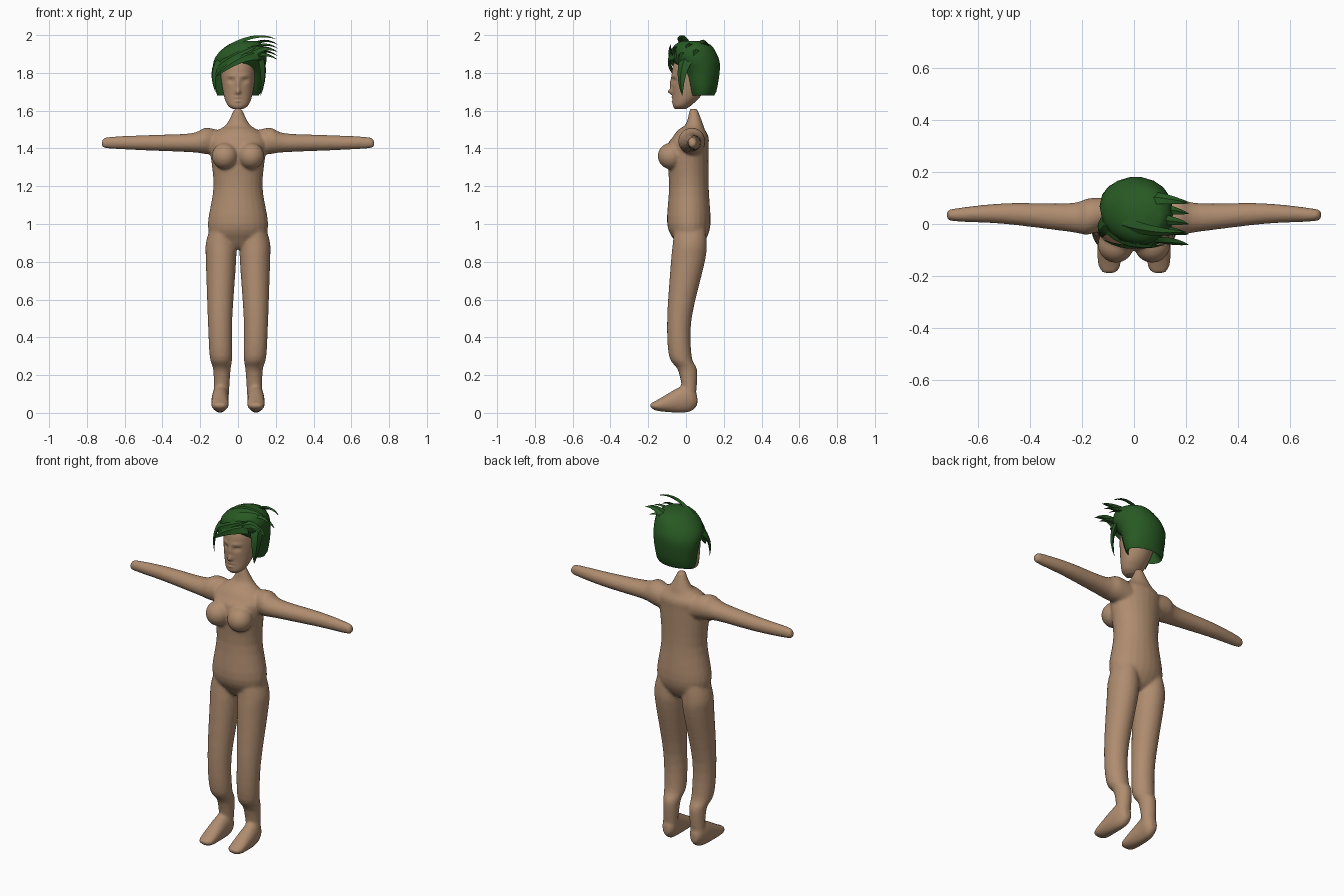
import bpy, bmesh, math
from mathutils import Vector

cube = bpy.data.objects.get("Cube")
if cube:
    bpy.data.objects.remove(cube)


def material(name, *colour):
    mat = bpy.data.materials.new(name)
    mat.use_nodes = True
    mat.diffuse_color = (*colour, 1)
    shader = mat.node_tree.nodes["Principled BSDF"]
    shader.inputs["Base Color"].default_value = (*colour, 1)
    shader.inputs["Roughness"].default_value = .8
    return mat


skin = material("skin", .43, .265, .16)
green = material("green_hair", .021, .1, .017)


def spline(before, start, end, after, t):
    """Catmull-Rom interpolation from start to end."""
    slope_in, slope_out = (end - before) / 2, (after - start) / 2
    rise = end - start
    bend = 3 * rise - 2 * slope_in - slope_out
    return start + t * (slope_in + t * (bend + t * (slope_in + slope_out - 2 * rise)))


def bridge_rings(bm, rings):
    """Bridge successive rings of points and close both ends."""
    rows = [[bm.verts.new(point) for point in ring] for ring in rings]
    for low, high in zip(rows, rows[1:]):
        for i in range(len(low)):
            bm.faces.new((low[i - 1], low[i], high[i], high[i - 1]))
    bm.faces.new(rows[0])
    bm.faces.new(rows[-1])


def ellipse_ring(section, axis, side, count):
    """Ellipse for a section of (position, min, max, min, max)."""
    position, a_min, a_max, b_min, b_max = section
    ring = []
    for i in range(count):
        angle = math.tau * i / count
        a = (a_min + a_max) / 2 + (a_max - a_min) / 2 * math.cos(angle)
        b = (b_min + b_max) / 2 + (b_max - b_min) / 2 * math.sin(angle)
        point = Vector({"x": (position, a, b), "y": (a, position, b), "z": (a, b, position)}[axis])
        point.x *= side
        ring.append(point)
    return ring


def loft(bm, sections, axis="z", count=24, steps=4, sides=(1,)):
    """Smooth elliptic loft through the sections, repeated on each side."""
    padded = [sections[0], *sections, sections[-1]]
    rows = []
    for k in range(len(sections) - 1):
        for step in range(steps):
            rows.append([spline(*values, step / steps) for values in zip(*padded[k:k + 4])])
    rows.append(sections[-1])
    for side in sides:
        bridge_rings(bm, [ellipse_ring(row, axis, side, count) for row in rows])


def symmetric(rows):
    """Expand (height, half width, front, back) to full sections."""
    return [(height, -half, half, front, back) for height, half, front, back in rows]


def finish(name, bm, mat):
    bmesh.ops.recalc_face_normals(bm, faces=bm.faces)
    mesh = bpy.data.meshes.new(name)
    bm.to_mesh(mesh)
    bm.free()
    mesh.materials.append(mat)
    mesh.shade_smooth()
    obj = bpy.data.objects.new(name, mesh)
    bpy.context.collection.objects.link(obj)
    return obj


def sharpen(obj):
    """Smooth shading that keeps the hair's sharp edges."""
    bpy.ops.object.select_all(action="DESELECT")
    obj.select_set(True)
    bpy.context.view_layer.objects.active = obj
    bpy.ops.object.shade_smooth_by_angle(angle=math.radians(40))


both = (1, -1)

# Torso, from crotch to neck
bm = bmesh.new()
loft(bm, symmetric([
    (.87, .04, -.03, .06), (.91, .13, -.06, .1), (1, .16, -.1, .13),
    (1.2, .13, -.09, .12), (1.4, .15, -.1, .12), (1.46, .15, -.07, .12),
    (1.5, .1, -.04, .1), (1.53, .06, 0, .09), (1.61, .02, .02, .06)]))

# Chest
for side in both:
    ball = bmesh.ops.create_uvsphere(bm, u_segments=20, v_segments=12, radius=.07)
    bmesh.ops.translate(bm, verts=ball["verts"], vec=(side * .07, -.08, 1.36))

# Arms, held straight out
loft(bm, [
    (.08, 0, .1, 1.36, 1.49), (.17, -.04, .1, 1.37, 1.51), (.25, -.03, .08, 1.38, 1.48),
    (.5, 0, .08, 1.39, 1.47), (.69, .01, .06, 1.4, 1.46), (.72, .02, .05, 1.41, 1.44),
], axis="x", sides=both)

# Legs, down to the ankles
loft(bm, [
    (1, .03, .14, -.06, .1), (.9, .01, .17, -.07, .11), (.8, .01, .17, -.08, .1),
    (.5, .03, .16, -.1, .03), (.3, .03, .15, -.09, .03), (.22, .04, .13, -.04, .06),
    (.06, .05, .13, -.01, .05)], sides=both)

# Feet, from heel to toe
loft(bm, [
    (.06, .07, .11, .04, .09), (.03, .05, .13, .01, .15), (-.03, .05, .14, 0, .14),
    (-.15, .05, .14, .01, .07), (-.19, .07, .12, .03, .05)], axis="y", sides=both)

# Fuse the body parts into one soft skin
body = finish("body", bm, skin)
fuse = body.modifiers.new("fuse", "REMESH")
fuse.mode = "VOXEL"
fuse.voxel_size = .008
fuse.use_smooth_shade = True
blend = body.modifiers.new("blend", "SMOOTH")
blend.iterations = 6

# Head, with the face pushed in and out
bm = bmesh.new()
loft(bm, symmetric([
    (1.61, .03, -.06, 0), (1.63, .055, -.07, .03), (1.68, .075, -.07, .08),
    (1.78, .09, -.075, .14), (1.85, .085, -.065, .14), (1.92, .04, -.02, .1),
]), count=64, steps=10)
# Each feature: sideways offset, height, width, tallness, push
features = {
    "nose": (0, 1.7, .012, .014, .024),
    "bridge": (0, 1.74, .01, .03, .012),
    "eye_socket": (.036, 1.76, .017, .01, -.012),
    "brow": (.036, 1.785, .025, .01, .006),
    "upper_lip": (0, 1.67, .018, .005, .008),
    "lower_lip": (0, 1.65, .015, .005, .007),
}
for vert in bm.verts:
    if vert.co.y < 0:
        for offset, height, width, tallness, push in features.values():
            across = (abs(vert.co.x) - offset) / width
            up = (vert.co.z - height) / tallness
            vert.co.y -= push * math.exp(-across * across - up * up)
finish("head", bm, skin)

# Hair cap, hollow underneath at the nape
bm = bmesh.new()
loft(bm, [
    (1.76, -.07, .07, .03, .11), (1.68, -.11, .11, .02, .15), (1.74, -.12, .13, 0, .17),
    (1.81, -.13, .14, -.02, .18), (1.86, -.13, .15, -.07, .18), (1.91, -.1, .15, -.08, .16),
    (1.95, -.05, .13, -.06, .13), (1.97, 0, .1, -.02, .07)], count=18, steps=2)
sharpen(finish("hair_cap", bm, green))

# Hair locks: root, bend, tip and width
locks = [
    ((-.04, 0, 1.94), (.09, -.04, 2.02), (.2, -.03, 1.98), .03),
    ((-.12, 0, 1.81), (-.05, -.11, 1.89), (.12, -.08, 1.95), .035),
    ((.1, -.05, 1.9), (0, -.12, 1.89), (-.12, -.06, 1.78), .035),
    ((-.08, .02, 1.88), (-.15, -.03, 1.84), (-.12, -.05, 1.7), .04),
    ((.11, .02, 1.9), (.15, -.04, 1.82), (.12, -.02, 1.68), .045),
]
# Windswept spikes along one side, alternately high and low
for i in range(5):
    y = .1 - .04 * i
    drop = i % 2 * .05 + i * .01
    locks.append(((.04, y, 1.92 - i * .01), (.13, y, 2 - drop), (.21, y - .02, 1.95 - drop), .03))

centre = Vector((0, .06, 1.8))
bm = bmesh.new()
for *points, width in locks:
    root, bend, tip = map(Vector, points)
    rings = []
    for k in range(8):
        t = k / 7
        middle = root.lerp(bend, t).lerp(bend.lerp(tip, t), t)
        along = (bend - root).lerp(tip - bend, t)
        size = width * (1 - t) ** .7 + .001
        across = along.cross(middle - centre).normalized() * size
        out = across.cross(along).normalized() * size * .4
        rings.append([middle + across, middle + out, middle - across, middle - out])
    bridge_rings(bm, rings)
sharpen(finish("hair_locks", bm, green))
